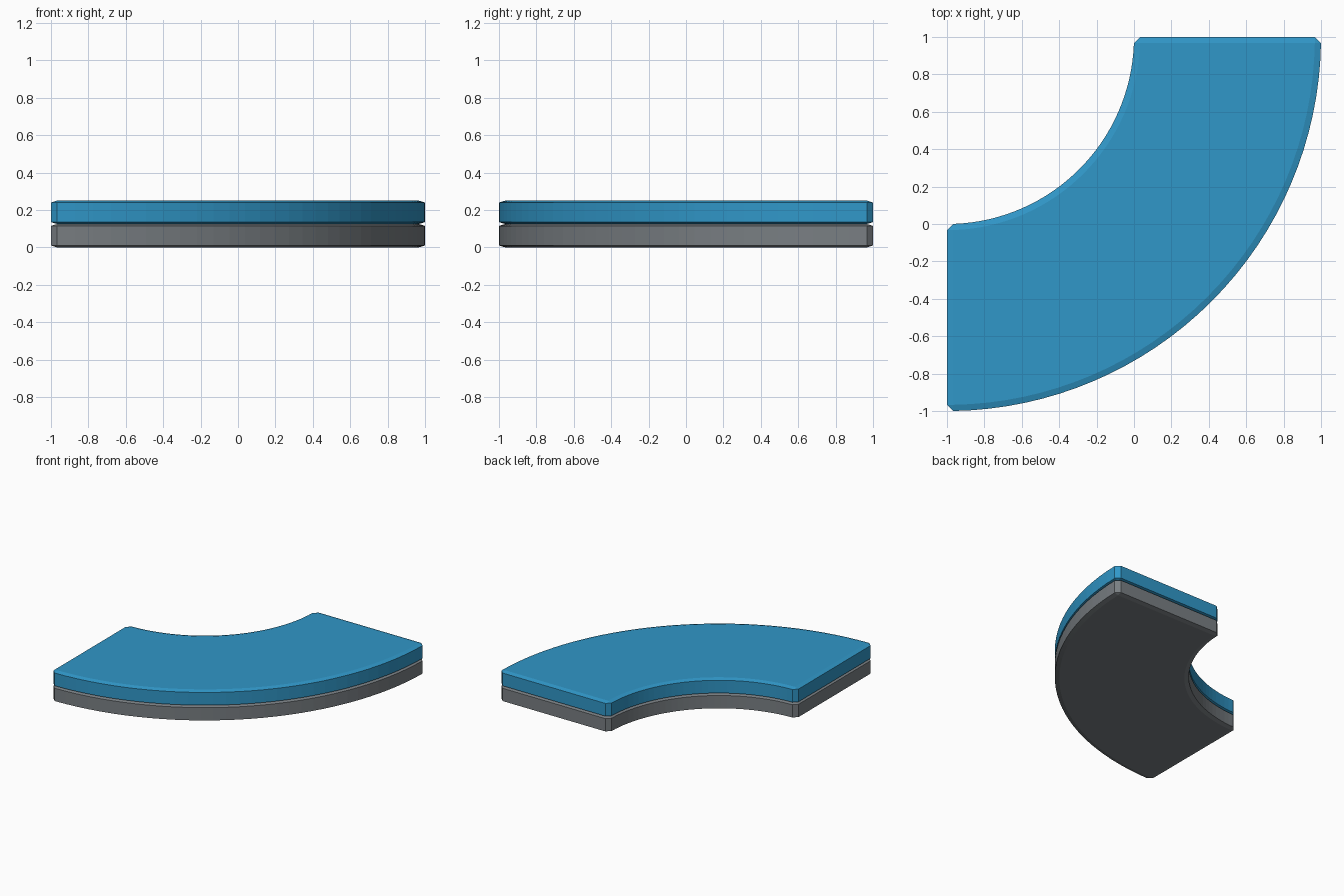
import bpy, bmesh, math

if "Cube" in bpy.data.objects:
    bpy.data.objects.remove(bpy.data.objects["Cube"])

CX, CY = -1.0, 1.0        # centre of the quarter ring
R_IN, R_OUT = 1.0, 2.0
BEVEL, BEVEL_H = 0.033, 0.01
SEGS = 32


def material(name, rgb):
    m = bpy.data.materials.new(name)
    m.diffuse_color = (*rgb, 1.0)
    m.use_nodes = True
    m.node_tree.nodes["Principled BSDF"].inputs["Base Color"].default_value = m.diffuse_color
    return m


def outline(inset):
    """Quarter-ring outline, counter-clockwise, with cut corners."""
    cut = BEVEL - inset
    pts = []

    def arc(r, rev):
        a0 = math.asin(BEVEL / r)
        for i in range(SEGS + 1):
            t = i / SEGS
            t = 1 - t if rev else t
            a = -math.pi / 2 + a0 + (math.pi / 2 - 2 * a0) * t
            pts.append((CX + r * math.cos(a), CY + r * math.sin(a)))

    ro, ri = R_OUT - inset, R_IN + inset
    arc(ro, False)
    if cut > 1e-6:        # end along the back
        pts.extend([(CX + ro - cut, CY - inset), (CX + ri + cut, CY - inset)])
    arc(ri, True)
    if cut > 1e-6:        # end along the left
        pts.extend([(CX + inset, CY - ri - cut), (CX + inset, CY - ro + cut)])
    return pts


def slab(name, z0, z1, mat):
    bm = bmesh.new()
    n_arc = SEGS + 1
    full, small = outline(0.0), outline(BEVEL)
    # repeat the sharp inset corners so that both outlines match
    s_out, s_in = small[:n_arc], small[n_arc:]
    small = s_out + [s_out[-1], s_in[0]] + s_in + [s_in[-1], s_out[0]]
    levels = [(small, z0), (full, z0 + BEVEL_H), (full, z1 - BEVEL_H), (small, z1)]
    loops = [[bm.verts.new((x, y, z)) for x, y in pts] for pts, z in levels]
    n = len(full)
    for lo, hi in zip(loops, loops[1:]):
        for i in range(n):
            j = (i + 1) % n
            bm.faces.new((lo[i], lo[j], hi[j], hi[i]))
    # flat top and bottom as strips between the two arcs
    for loop in (loops[0], loops[-1]):
        outer = loop[:n_arc]
        inner = loop[n_arc + 2:2 * n_arc + 2][::-1]
        for i in range(SEGS):
            bm.faces.new((outer[i], outer[i + 1], inner[i + 1], inner[i]))
    bmesh.ops.remove_doubles(bm, verts=bm.verts, dist=1e-4)
    bmesh.ops.recalc_face_normals(bm, faces=bm.faces)
    me = bpy.data.meshes.new(name)
    bm.to_mesh(me)
    bm.free()
    me.materials.append(mat)
    ob = bpy.data.objects.new(name, me)
    bpy.context.collection.objects.link(ob)
    return ob


# grey base layer and blue top layer
slab("base_slab", 0.0, 0.125, material("grey", (0.19, 0.21, 0.225)))
slab("top_slab", 0.125, 0.25, material("blue", (0.03, 0.31, 0.58)))
